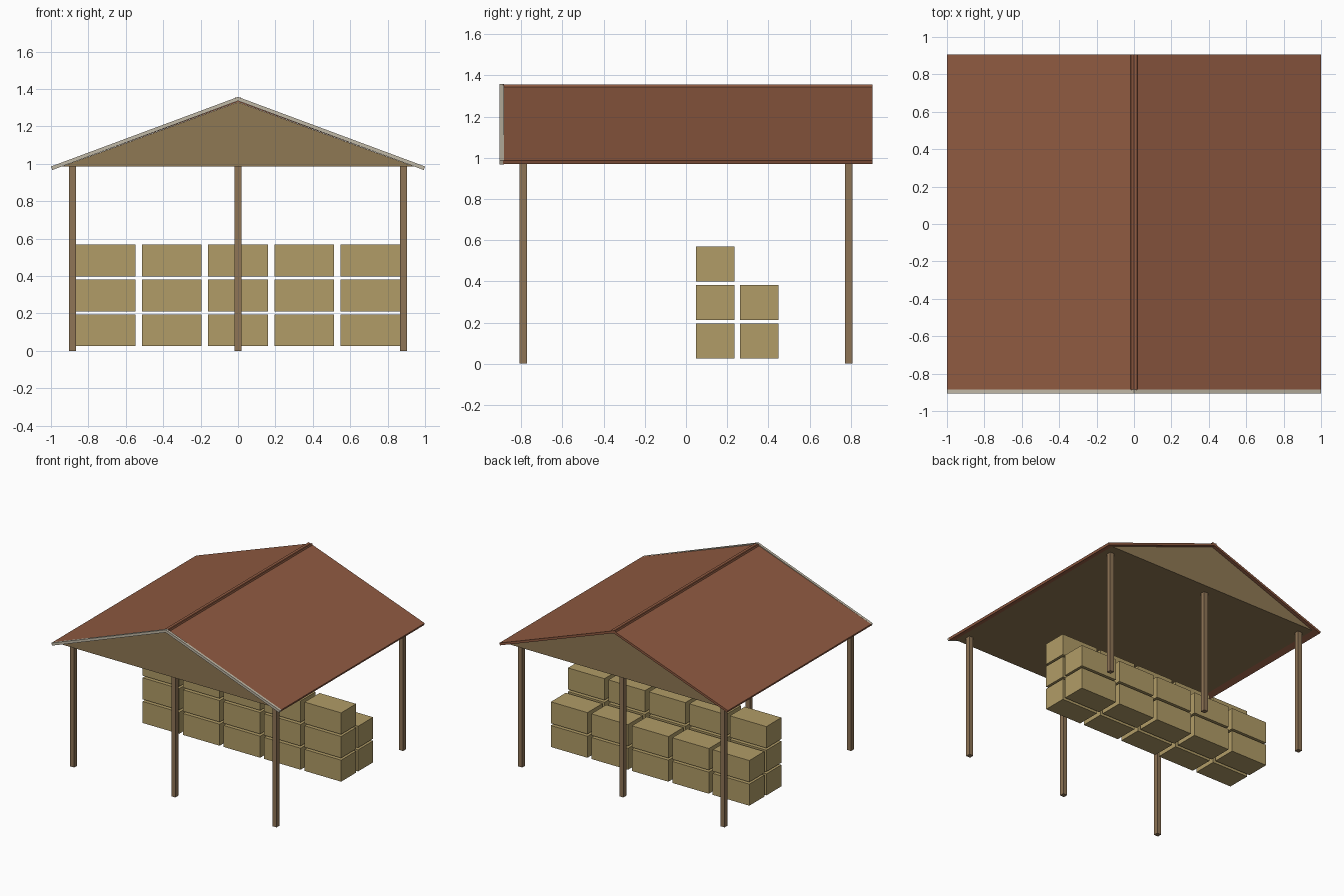
import bpy, bmesh, math
from mathutils import Vector

if "Cube" in bpy.data.objects:
    bpy.data.objects.remove(bpy.data.objects["Cube"])


def material(name, rgb):
    lin = [((c / 255 + 0.055) / 1.055) ** 2.4 for c in rgb]
    m = bpy.data.materials.new(name)
    m.diffuse_color = (*lin, 1)
    m.use_nodes = True
    m.node_tree.nodes["Principled BSDF"].inputs["Base Color"].default_value = m.diffuse_color
    return m


RED = material("roof red brown", (143, 90, 65))
WOOD = material("gable wood", (143, 120, 84))
POST = material("post wood", (143, 117, 86))
HAY = material("straw", (177, 156, 103))
PALE = material("pale trim", (192, 184, 166))


def extrude_profile(name, points, y0, y1, mat):
    """Solid made from an XZ outline, extruded along y."""
    bm = bmesh.new()
    face = bm.faces.new([bm.verts.new((x, y0, z)) for x, z in points])
    ext = bmesh.ops.extrude_face_region(bm, geom=[face])
    verts = [g for g in ext["geom"] if isinstance(g, bmesh.types.BMVert)]
    bmesh.ops.translate(bm, verts=verts, vec=(0, y1 - y0, 0))
    bmesh.ops.recalc_face_normals(bm, faces=bm.faces)
    mesh = bpy.data.meshes.new(name)
    bm.to_mesh(mesh)
    bm.free()
    ob = bpy.data.objects.new(name, mesh)
    bpy.context.collection.objects.link(ob)
    mesh.materials.append(mat)
    return ob


def box(name, centre, size, mat):
    (cx, cy, cz), (sx, sy, sz) = centre, size
    pts = [(cx + a * sx / 2, cz + b * sz / 2)
           for a, b in ((-1, -1), (1, -1), (1, 1), (-1, 1))]
    return extrude_profile(name, pts, cy - sy / 2, cy + sy / 2, mat)


def sloped_board(name, side, degrees, past_ridge, thick, y0, y1, mat):
    """Board rising from the eave to the ridge, with square-cut ends."""
    a = math.radians(degrees)
    eave = Vector((1.0, 0.986))
    up = Vector((-math.cos(a), math.sin(a)))
    down = Vector((-math.sin(a), -math.cos(a))) * thick
    ridge = eave + up * ((1 + past_ridge) / math.cos(a))
    pts = [eave, ridge, ridge + down, eave + down]
    return extrude_profile(name, [(side * p.x, p.y) for p in pts], y0, y1, mat)


# Roof slabs crossing slightly at the ridge, and pale trim on the front edge
for side, label in ((1, "right"), (-1, "left")):
    sloped_board(f"roof_slab_{label}", side, 20, 0.015, 0.018, -0.888, 0.905, RED)
    sloped_board(f"front_trim_{label}", side, 20.4, 0.0, 0.02, -0.905, -0.885, PALE)

# Solid gable body with a flat ceiling
extrude_profile("gable_body", [(-0.945, 0.985), (0.945, 0.985), (0, 1.33)],
                -0.88, 0.88, WOOD)

# Six posts
for y in (-0.79, 0.79):
    for x in (-0.885, 0, 0.885):
        box("post", (x, y, 0.4925), (0.036, 0.036, 0.985), POST)

# Straw bales: front stack three high, back stack two high
for y, levels in ((0.142, 3), (0.355, 2)):
    for level in range(levels):
        for col in range(-2, 3):
            box("straw_bale", (col * 0.354, y, 0.11 + level * 0.187),
                (0.32, 0.187, 0.17), HAY)
